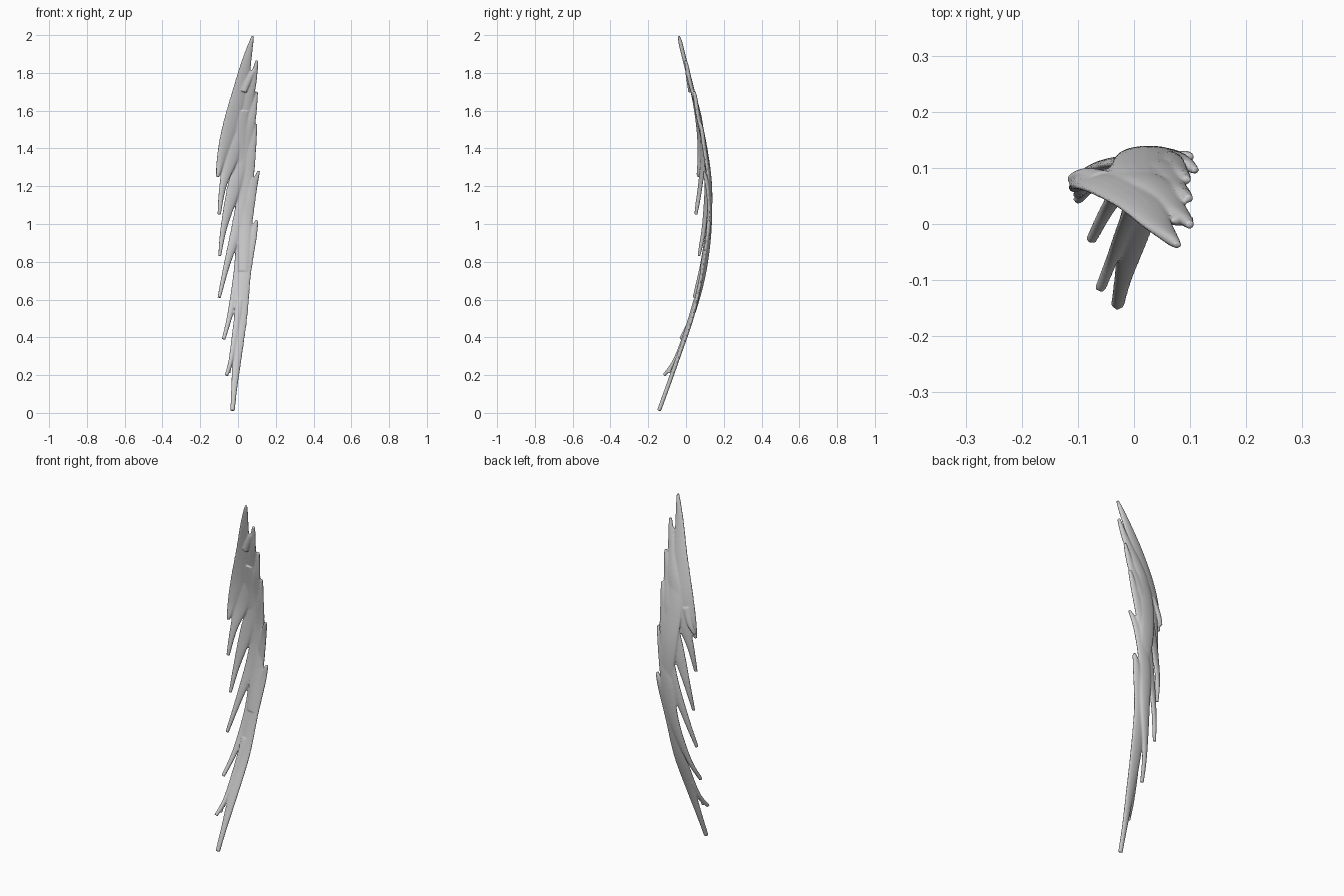
import bpy, bmesh, math
from mathutils import Vector

SIDES = 14
STEPS = 7


def catmull(p, i, t):
    # smooth interpolation through the control rows
    a, b = p[max(i - 1, 0)], p[i]
    c, d = p[i + 1], p[min(i + 2, len(p) - 1)]
    return [0.5 * (2 * q + (r - o) * t + (2 * o - 5 * q + 4 * r - s) * t * t
                   + (3 * q - o - 3 * r + s) * t ** 3)
            for o, q, r, s in zip(a, b, c, d)]


def strand(bm, rows, thick=0.011):
    # flattened tapered blade; each row is x, y, z, half width
    pts = [catmull(rows, i, k / STEPS) for i in range(len(rows) - 1) for k in range(STEPS)]
    pts.append(list(rows[-1]))
    rings = []
    for i, (x, y, z, w) in enumerate(pts):
        n, m = pts[min(i + 1, len(pts) - 1)], pts[max(i - 1, 0)]
        tangent = (Vector(n[:3]) - Vector(m[:3])).normalized()
        slope = max(-0.35, min(0.5, -3.0 * (x - 0.03)))
        across = Vector((1, slope, 0))
        across = (across - tangent * across.dot(tangent)).normalized()
        normal = across.cross(tangent).normalized()
        t = min(thick, w * 0.9)
        c = Vector((x, y, z))
        ring = []
        for k in range(SIDES):
            a = 2 * math.pi * k / SIDES
            ring.append(bm.verts.new(c + across * w * math.cos(a) + normal * t * math.sin(a)))
        rings.append(ring)
    for r, s in zip(rings, rings[1:]):
        for k in range(SIDES):
            j = (k + 1) % SIDES
            bm.faces.new((r[k], r[j], s[j], s[k]))
    bm.faces.new(rings[0][::-1])
    bm.faces.new(rings[-1])


bm = bmesh.new()
# top blade
strand(bm, [(.078, -.038, 1.995, .007), (.045, -.005, 1.86, .026), (.005, .04, 1.68, .042),
            (-.045, .07, 1.5, .043), (-.085, .075, 1.36, .028), (-.108, .065, 1.25, .009)])
# second blade
strand(bm, [(.1, -.002, 1.865, .008), (.075, .025, 1.74, .022), (.025, .075, 1.55, .036),
            (-.035, .09, 1.36, .04), (-.08, .075, 1.2, .02), (-.1, .052, 1.05, .009)])
# third blade
strand(bm, [(.098, .045, 1.7, .008), (.075, .065, 1.57, .022), (.03, .105, 1.38, .038),
            (-.025, .11, 1.18, .036), (-.075, .095, .98, .018), (-.097, .068, .83, .008)])
# fourth blade
strand(bm, [(.094, .078, 1.53, .008), (.078, .095, 1.42, .02), (.045, .122, 1.22, .036),
            (0, .118, 1.0, .032), (-.06, .085, .78, .017), (-.1, .043, .61, .009)])
# fifth blade
strand(bm, [(.11, .095, 1.28, .007), (.075, .118, 1.17, .024), (.035, .125, .98, .038),
            (.005, .095, .74, .03), (-.042, .035, .52, .015), (-.076, -.028, .39, .01)])
# long bottom blade
strand(bm, [(.1, .12, 1.02, .008), (.075, .115, .93, .025), (.035, .085, .74, .035),
            (.015, .035, .52, .036), (-.005, -.04, .3, .026), (-.02, -.1, .13, .016),
            (-.029, -.143, .012, .012)])
# small side wisps
strand(bm, [(.01, .05, .6, .02), (-.015, -.005, .42, .017), (-.038, -.06, .28, .012),
            (-.06, -.115, .2, .01)], .009)
strand(bm, [(-.02, -.02, .36, .012), (-.038, -.065, .27, .008), (-.045, -.09, .21, .006)], .007)
# short split ends along both edges
strand(bm, [(.03, .02, 1.7, .015), (.075, .005, 1.8, .013), (.104, .008, 1.83, .006)], .008)
strand(bm, [(.05, .125, 1.1, .02), (.08, .115, 1.18, .015), (.1, .105, 1.24, .006)], .009)
strand(bm, [(-.06, .085, 1.42, .02), (-.09, .09, 1.33, .015), (-.113, .08, 1.28, .008)], .009)
# inner core that joins the blades
strand(bm, [(.03, .06, 1.6, .03), (.01, .1, 1.4, .05), (.02, .125, 1.2, .048),
            (.035, .12, 1.0, .04), (.03, .085, .75, .03)], .013)

mesh = bpy.data.meshes.new("feathered_wisp")
bmesh.ops.recalc_face_normals(bm, faces=bm.faces)
bm.to_mesh(mesh)
bm.free()
wisp = bpy.data.objects.new("feathered_wisp", mesh)
bpy.context.collection.objects.link(wisp)

# fuse the blades into one soft skin
remesh = wisp.modifiers.new("fuse", 'REMESH')
remesh.mode = 'VOXEL'
remesh.voxel_size = 0.004
remesh.use_smooth_shade = True
soften = wisp.modifiers.new("soften", 'SMOOTH')
soften.factor = 0.5
soften.iterations = 3
